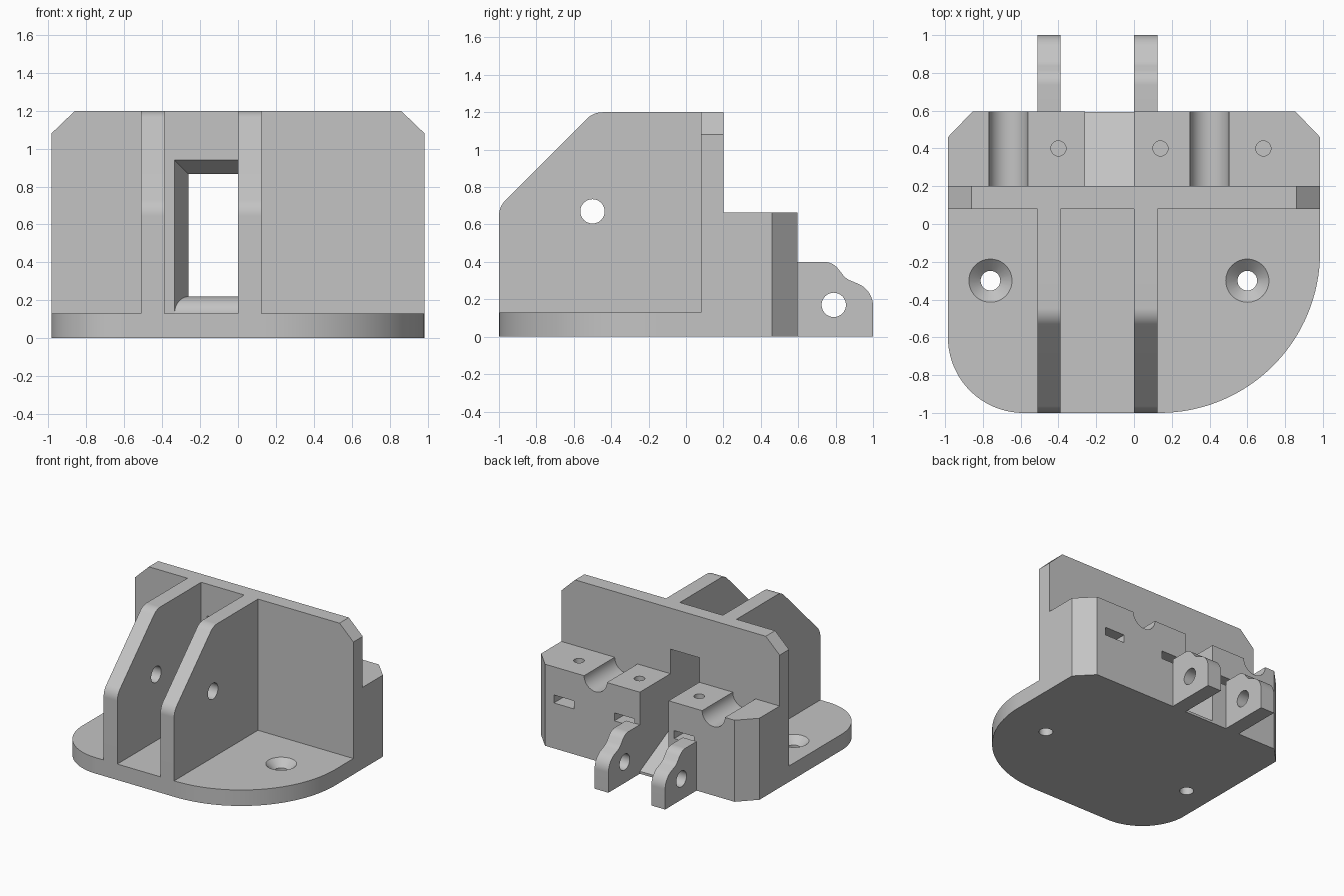
import bpy, bmesh, math
from mathutils import Vector

if "Cube" in bpy.data.objects:
    bpy.data.objects.remove(bpy.data.objects["Cube"])

grey = bpy.data.materials.new("plain_grey")
grey.use_nodes = True
grey.diffuse_color = (0.55, 0.55, 0.55, 1)
grey.node_tree.nodes["Principled BSDF"].inputs["Base Color"].default_value = (0.55, 0.55, 0.55, 1)

# Where a 2D outline point (u, v) at depth d lands, for each extrusion axis
AXES = {
    "x": lambda u, v, d: (d, u, v),
    "y": lambda u, v, d: (u, d, v),
    "z": lambda u, v, d: (u, v, d),
}


def rounded(points, steps=16):
    """Outline from (u, v) corners; a third value is a fillet radius."""
    out = []
    for i, p in enumerate(points):
        c = Vector(p[:2])
        if len(p) == 2:
            out.append(tuple(c))
            continue
        a = (Vector(points[i - 1][:2]) - c).normalized()
        b = (Vector(points[(i + 1) % len(points)][:2]) - c).normalized()
        half = a.angle(b) / 2
        centre = c + (a + b).normalized() * (p[2] / math.sin(half))
        start = c + a * (p[2] / math.tan(half)) - centre
        end = c + b * (p[2] / math.tan(half)) - centre
        turn = math.pi - 2 * half
        for k in range(steps + 1):
            t = k / steps
            q = (start * math.sin((1 - t) * turn) + end * math.sin(t * turn)) / math.sin(turn)
            out.append(tuple(centre + q))
    return out


def circle(u, v, r, n=48):
    return [(u + r * math.cos(k * math.tau / n), v + r * math.sin(k * math.tau / n)) for k in range(n)]


def rect(u0, u1, v0, v1):
    return [(u0, v0), (u1, v0), (u1, v1), (u0, v1)]


def solid(name, axis, d0, d1, outline, outline_end=None):
    """Closed solid between an outline at d0 and one at d1."""
    bm = bmesh.new()
    place = AXES[axis]
    a = [bm.verts.new(place(u, v, d0)) for u, v in outline]
    b = [bm.verts.new(place(u, v, d1)) for u, v in (outline_end or outline)]
    bm.faces.new(a)
    bm.faces.new(b[::-1])
    n = len(a)
    for i in range(n):
        bm.faces.new((a[i], b[i], b[(i + 1) % n], a[(i + 1) % n]))
    bmesh.ops.recalc_face_normals(bm, faces=bm.faces)
    mesh = bpy.data.meshes.new(name)
    bm.to_mesh(mesh)
    bm.free()
    mesh.materials.append(grey)
    ob = bpy.data.objects.new(name, mesh)
    bpy.context.scene.collection.objects.link(ob)
    return ob


def cut(ob, cutters):
    """Subtract the cutters, keep the result and drop the helpers."""
    for c in cutters:
        c.hide_render = True
        mod = ob.modifiers.new("cut", "BOOLEAN")
        mod.operation = "DIFFERENCE"
        mod.solver = "EXACT"
        mod.object = c
    graph = bpy.context.evaluated_depsgraph_get()
    mesh = bpy.data.meshes.new_from_object(ob.evaluated_get(graph))
    ob.modifiers.clear()
    ob.data = mesh
    for c in cutters:
        bpy.data.objects.remove(c)
    return ob


W = 0.985
parts = []

# Base plate with two rounded front corners and countersunk holes
base = solid("base_plate", "z", 0, 0.13, rounded(
    [(-W, 0.08), (-W, -1, 0.4), (W, -1, 0.85), (W, 0.08)], 32))
tools = []
for x in (-0.76, 0.6):
    tools.append(solid("screw_cutter", "z", -0.1, 0.2, circle(x, -0.3, 0.052)))
    tools.append(solid("sink_cutter", "z", 0.067, 0.14, circle(x, -0.3, 0.047), circle(x, -0.3, 0.125)))
parts.append(cut(base, tools))

# Upright wall with clipped top corners and a tapered window
wall = solid("back_wall", "y", 0.08, 0.2, [
    (-W, 0), (W, 0), (W, 1.08), (0.86, 1.2), (-0.86, 1.2), (-W, 1.08)])
parts.append(cut(wall, [solid("window_cutter", "y", 0.07, 0.21,
                              rect(-0.341, 0, -0.1, 0.946), rect(-0.254, 0, -0.1, 0.859))]))

# Rear block: slot, cable grooves, screw holes and nut pockets
block = solid("rear_block", "z", 0, 0.665, [
    (-W, 0.2), (W, 0.2), (W, 0.46), (0.855, 0.595), (-0.855, 0.595), (-W, 0.46)])
tools = [solid("slot_cutter", "z", -0.1, 0.8, rect(-0.26, 0, 0.1, 0.7))]
for x in (-0.665, 0.4):
    tools.append(solid("groove_cutter", "y", 0.1, 0.7, circle(x, 0.665, 0.103)))
for x in (-0.4, 0.14, 0.685):
    tools.append(solid("hole_cutter", "z", 0.3, 0.8, circle(x, 0.4, 0.04)))
    tools.append(solid("pocket_cutter", "y", 0.31, 0.7, rect(x - 0.09, x + 0.09, 0.37, 0.435)))
parts.append(cut(block, tools))

# Humped floor of the slot
hump = [(0.2 - 0.12 * math.cos(t * math.pi / 16), 0.13 + 0.09 * math.sin(t * math.pi / 16)) for t in range(9)]
parts.append(solid("slot_floor", "x", -0.335, 0, [(0.08, 0)] + hump + [(0.594, 0.02), (0.594, 0)]))

# Paired ribs in front and hinge lugs behind
rib = rounded([(-1, 0.13), (-1, 0.695, 0.12), (-0.495, 1.2, 0.12), (0.08, 1.2), (0.08, 0.13)])
lug = rounded([(0.595, 0), (0.595, 0.4), (0.785, 0.4, 0.1), (0.855, 0.31, 0.1), (1, 0.25, 0.13), (1, 0)])
for side, x0, x1 in (("right", -0.512, -0.388), ("left", 0, 0.124)):
    for name, outline, y, z in (("rib", rib, -0.5, 0.67), ("lug", lug, 0.79, 0.17)):
        part = solid(f"{side}_{name}", "x", x0, x1, outline)
        parts.append(cut(part, [solid("pin_cutter", "x", x0 - 0.1, x1 + 0.1, circle(y, z, 0.065))]))

# Smooth the curved faces only
bpy.ops.object.select_all(action="DESELECT")
for ob in parts:
    ob.select_set(True)
bpy.context.view_layer.objects.active = parts[0]
bpy.ops.object.shade_smooth_by_angle(angle=math.radians(25))
